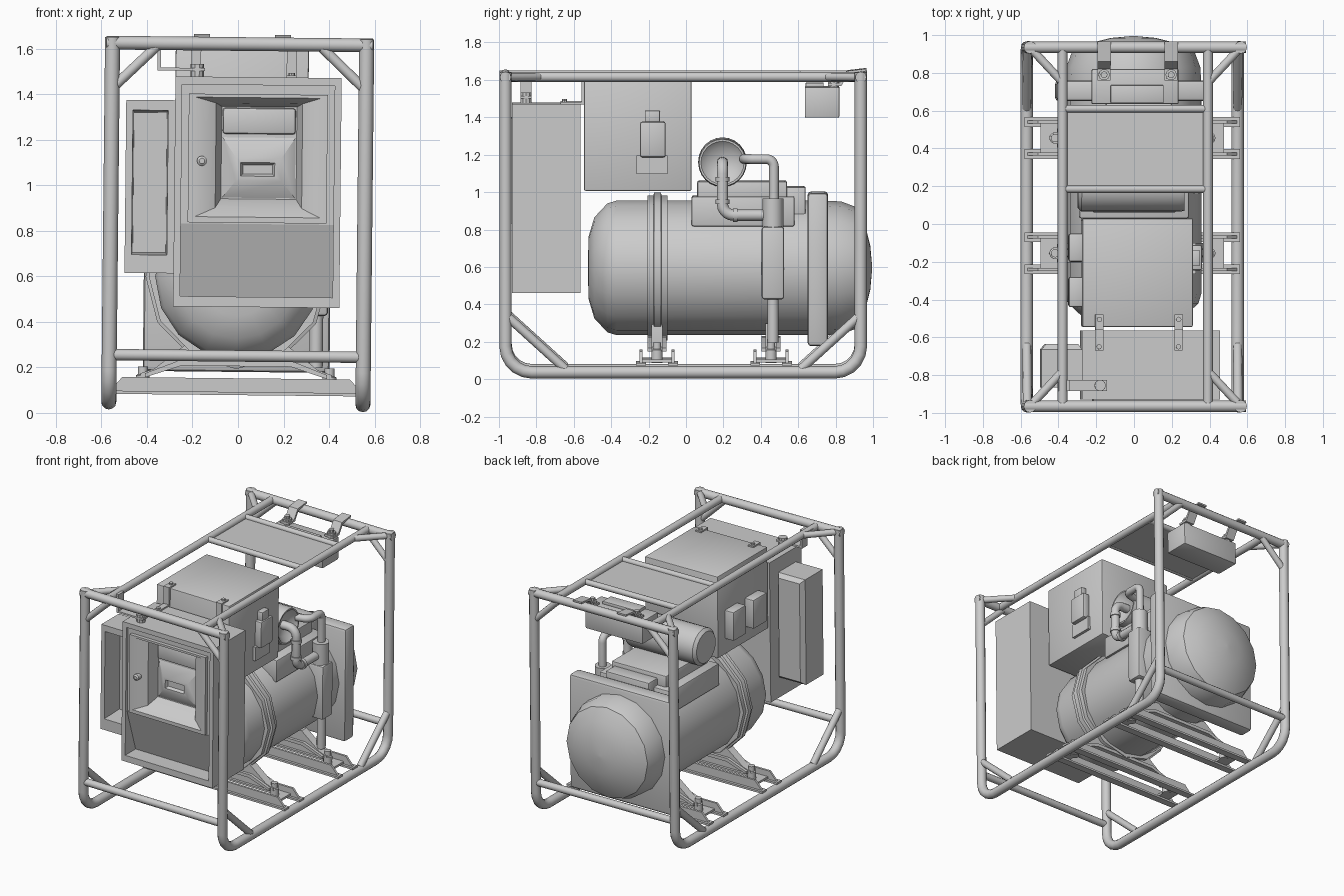
import bpy, bmesh, math
from mathutils import Vector, Matrix


def finish(name, bm):
    bmesh.ops.recalc_face_normals(bm, faces=bm.faces[:])
    me = bpy.data.meshes.new(name)
    bm.to_mesh(me)
    bm.free()
    ob = bpy.data.objects.new(name, me)
    bpy.context.collection.objects.link(ob)
    return ob


def box(name, x0, x1, y0, y1, z0, z1, bevel=0.0, seg=2):
    bm = bmesh.new()
    bmesh.ops.create_cube(bm, size=1)
    for v in bm.verts:
        v.co = ((x0 + x1) / 2 + v.co.x * (x1 - x0), (y0 + y1) / 2 + v.co.y * (y1 - y0),
                (z0 + z1) / 2 + v.co.z * (z1 - z0))
    if bevel:
        bmesh.ops.bevel(bm, geom=bm.edges[:], offset=bevel, segments=seg, profile=0.5, affect='EDGES')
    return finish(name, bm)


def loft(name, rings):
    """Bridge equal-length point rings and cap both ends."""
    bm = bmesh.new()
    vs = [[bm.verts.new(p) for p in r] for r in rings]
    n = len(vs[0])
    for a, b in zip(vs, vs[1:]):
        for i in range(n):
            bm.faces.new((a[i], a[(i + 1) % n], b[(i + 1) % n], b[i]))
    bm.faces.new(vs[0])
    bm.faces.new(vs[-1])
    return finish(name, bm)


def rect_loft(name, loops):
    """Loops of (x0, x1, z0, z1, y), stepping along y."""
    return loft(name, [[(a, y, c), (b, y, c), (b, y, d), (a, y, d)] for a, b, c, d, y in loops])


def prism(name, pts, lo, hi, axis):
    def place(p, t):
        return (t, p[0], p[1]) if axis == 'x' else (p[0], t, p[1])
    return loft(name, [[place(p, t) for p in pts] for t in (lo, hi)])


def lathe(name, profile, centre, axis, n=16):
    """Profile of (distance along axis, radius)."""
    rot = {'x': Matrix.Rotation(math.pi / 2, 3, 'Y'), 'y': Matrix.Rotation(-math.pi / 2, 3, 'X'),
           'z': Matrix.Identity(3)}[axis]
    rings = [[Vector(centre) + rot @ Vector((r * math.cos(t), r * math.sin(t), h))
              for t in (2 * math.pi * i / n for i in range(n))] for h, r in profile]
    return loft(name, rings)


def tube(name, pts, r, fillet=0.0, steps=5):
    """Round tube along a path with optional rounded corners."""
    pts = [Vector(p) for p in pts]
    path = [pts[0]]
    for a, b, c in zip(pts, pts[1:], pts[2:]):
        p, q = b + (a - b).normalized() * fillet, b + (c - b).normalized() * fillet
        o = p + q - b
        for i in range(steps + 1):
            t = math.pi / 2 * i / steps
            path.append(o + (p - o) * math.cos(t) + (q - o) * math.sin(t))
    path.append(pts[-1])
    cu = bpy.data.curves.new(name, 'CURVE')
    cu.dimensions = '3D'
    cu.bevel_depth, cu.bevel_resolution, cu.use_fill_caps = r, 4, True
    sp = cu.splines.new('POLY')
    sp.points.add(len(path) - 1)
    for s, p in zip(sp.points, path):
        s.co = (*p, 1)
    tmp = bpy.data.objects.new(name, cu)
    bpy.context.collection.objects.link(tmp)
    me = bpy.data.meshes.new_from_object(tmp.evaluated_get(bpy.context.evaluated_depsgraph_get()))
    bpy.data.objects.remove(tmp)
    ob = bpy.data.objects.new(name, me)
    bpy.context.collection.objects.link(ob)
    return ob


# Tubular cage: side loops, top rails, corner braces
FY, BY, TZ = -0.965, 0.935, 1.62
for s in (-1, 1):
    x = 0.558 * s
    tube("side_loop", [(x, FY, TZ + 0.025), (x, FY, 0.042), (x, BY, 0.042), (x, BY, TZ + 0.025)], 0.033, 0.14)
    tube("top_rail", [(0.385 * s, FY, TZ), (0.385 * s, BY, TZ)], 0.026)
    for y, d in ((FY, 1), (BY, -1)):
        tube("lower_brace", [(x, y, 0.35), (x, y + 0.32 * d, 0.06)], 0.024)
        tube("leg_gusset", [(x, y, 1.42), (0.36 * s, y, 1.61)], 0.022)
        tube("rail_gusset", [(x, y, TZ), (0.39 * s, y + 0.18 * d, TZ)], 0.022)
for y in (FY, BY):
    tube("top_crossbar", [(-0.585, y, TZ), (0.585, y, TZ)], 0.03)
    tube("lower_crossbar", [(-0.55, y, 0.25), (0.55, y, 0.25)], 0.025)

# Roof plate between the rails
box("roof_plate", -0.37, 0.37, 0.18, 0.61, 1.605, 1.617)
for y in (0.185, 0.61):
    tube("roof_crossbar", [(-0.38, y, TZ), (0.38, y, TZ)], 0.02)

# Engine barrel with domed ends, clamp ring and back plate
C = (0.0, 0, 0.595)
lathe("engine_barrel", [(-0.525, 0.03), (-0.52, 0.17), (-0.49, 0.27), (-0.42, 0.345), (-0.37, 0.36),
                        (0.70, 0.36)], C, 'y')
lathe("rear_dome", [(0.74, 0.36), (0.83, 0.355), (0.91, 0.325), (0.955, 0.24), (0.985, 0.12), (0.995, 0.01)], C, 'y')
lathe("clamp_ring", [(-0.205, 0.35), (-0.205, 0.388), (-0.175, 0.388), (-0.17, 0.402), (-0.135, 0.402),
                     (-0.13, 0.388), (-0.10, 0.388), (-0.10, 0.35)], C, 'y', 12)
box("back_plate", -0.41, 0.41, 0.65, 0.76, 0.18, 1.0, 0.02)
box("engine_head", -0.29, 0.29, 0.03, 0.58, 0.82, 0.98, 0.01)
box("head_cover", -0.22, 0.22, 0.06, 0.54, 0.95, 1.06, 0.01)
box("rear_housing", -0.15, 0.2, 0.53, 0.64, 0.85, 1.03, 0.01)

# Air filter drum with dished end, and piping on the right
lathe("filter_drum", [(-0.30, 0.11), (-0.28, 0.13), (0.24, 0.13), (0.265, 0.125), (0.265, 0.115), (0.23, 0.08),
                      (0.215, 0.01)], (0, 0.195, 1.16), 'x', 24)
box("drum_bracket", -0.2, 0.2, 0.12, 0.27, 1.0, 1.1)
tube("intake_pipe", [(0.22, 0.195, 1.16), (0.33, 0.195, 1.16), (0.33, 0.195, 0.88), (0.33, 0.45, 0.88)], 0.03, 0.06)
tube("return_pipe", [(0.25, 0.31, 1.18), (0.34, 0.33, 1.18), (0.34, 0.47, 1.18), (0.34, 0.47, 0.92)], 0.026, 0.04)
for z in (0.94, 1.06):
    lathe("pipe_collar", [(z, 0.037), (z + 0.025, 0.037)], (0.33, 0.195, 0), 'z', 12)
lathe("pipe_collar", [(0.25, 0.037), (0.275, 0.037)], (0.33, 0, 0.88), 'y', 12)
lathe("valve", [(0.80, 0.055), (0.97, 0.055)], (0.34, 0.465, 0), 'z')
box("starter_housing", 0.26, 0.40, 0.405, 0.525, 0.43, 0.82, 0.015)
tube("drain_pipe", [(0.35, 0.465, 0.45), (0.35, 0.465, 0.2)], 0.03)

# Fuel tank with side fittings and hanging straps
box("fuel_tank", -0.28, 0.305, -0.545, 0.03, 1.01, 1.60, 0.008)
box("tank_gauge", 0.30, 0.355, -0.245, -0.11, 1.19, 1.38, 0.01)
box("gauge_cap", 0.30, 0.345, -0.22, -0.14, 1.37, 1.44, 0.005)
box("gauge_plate", 0.30, 0.325, -0.265, -0.10, 1.10, 1.2)
box("side_box_front", -0.35, -0.27, -0.44, -0.28, 1.12, 1.33, 0.012)
box("side_box_rear", -0.35, -0.27, -0.20, -0.05, 1.12, 1.33, 0.012)
for x in (-0.19, 0.23):
    box("strap_foot", x - 0.022, x + 0.022, -0.67, -0.54, 1.472, 1.485)
    box("strap_upright", x - 0.022, x + 0.022, -0.56, -0.543, 1.472, 1.61)
    box("strap_top", x - 0.022, x + 0.022, -0.56, -0.48, 1.597, 1.61)
    for y, z in ((-0.65, 1.48), (-0.505, 1.605)):
        lathe("strap_bolt", [(0, 0.014), (0.016, 0.014)], (x, y, z), 'z', 8)

# Control cabinet: open-front case, recessed console, sloped kick panel
rect_loft("cabinet_case", [(-0.28, 0.45, 0.465, 1.475, -0.565), (-0.28, 0.45, 0.465, 1.475, -0.93),
                           (-0.25, 0.42, 0.51, 1.44, -0.93), (-0.25, 0.42, 0.51, 1.44, -0.79)])
rect_loft("console_panel", [(-0.25, 0.42, 0.83, 1.44, -0.78), (-0.25, 0.42, 0.83, 1.44, -0.91),
                            (-0.22, 0.39, 0.835, 1.40, -0.91), (-0.22, 0.39, 0.835, 1.40, -0.935),
                            (-0.19, 0.36, 0.86, 1.385, -0.935), (-0.10, 0.28, 0.90, 1.36, -0.89),
                            (-0.075, 0.255, 0.94, 1.345, -0.81)])
rect_loft("console_step", [(-0.07, 0.25, 0.945, 1.21, -0.81), (-0.01, 0.19, 1.02, 1.12, -0.85),
                           (0.01, 0.16, 1.04, 1.10, -0.85), (0.02, 0.15, 1.05, 1.09, -0.83)])
box("console_screen", -0.07, 0.25, -0.83, -0.80, 1.225, 1.34, 0.012)
lathe("console_knob", [(-0.95, 0.012), (-0.942, 0.022), (-0.91, 0.022)], (-0.16, 0, 1.105), 'y', 12)
prism("kick_panel", [(-0.915, 0.83), (-0.81, 0.51), (-0.77, 0.51), (-0.77, 0.83)], -0.25, 0.42, 'x')

# Open side tray left of the cabinet
rect_loft("side_tray", [(-0.47, -0.30, 0.635, 1.345, -0.635), (-0.495, -0.28, 0.61, 1.37, -0.665),
                        (-0.495, -0.28, 0.61, 1.37, -0.865), (-0.465, -0.31, 0.69, 1.325, -0.865),
                        (-0.46, -0.315, 0.70, 1.315, -0.70)])

# Cabinet hanger under the left rail
box("hanger_drop", -0.36, -0.345, -0.885, -0.825, 1.50, 1.61)
box("hanger_shelf", -0.36, -0.15, -0.885, -0.825, 1.50, 1.513)
box("hanger_tab", -0.41, -0.345, -0.885, -0.825, 1.60, 1.635)
lathe("hanger_bolt", [(1.465, 0.03), (1.53, 0.03)], (-0.185, -0.855, 0), 'z', 10)

# Rear hanging box with straps to the back crossbar
box("rear_box", -0.23, 0.23, 0.635, 0.82, 1.40, 1.565, 0.008)
box("rear_box_lid", -0.13, 0.15, 0.64, 0.735, 1.56, 1.585, 0.004)
for x in (-0.165, 0.19):
    prism("rear_strap", [(0.76, 1.57), (0.83, 1.57), (0.87, 1.635), (0.965, 1.65), (0.965, 1.662),
                         (0.86, 1.65), (0.82, 1.585), (0.76, 1.585)], x - 0.035, x + 0.035, 'x')
    lathe("rear_strap_bolt", [(1.56, 0.03), (1.60, 0.03), (1.60, 0.018), (1.62, 0.018)], (x, 0.79, 0), 'z', 10)

# Mounting cradles: paired angle irons, solid saddle, rubber mounts
for y in (-0.155, 0.455):
    for s in (-1, 1):
        e = y + 0.085 * s
        box("cradle_flange", -0.57, 0.57, e - 0.026, e + 0.026, 0.078, 0.092)
        prism("cradle_web", [(-0.56, 0.085), (-0.50, 0.152), (0.50, 0.152), (0.56, 0.085)], e - 0.008, e + 0.008, 'y')
        box("mount_plate", s * 0.44 - 0.045, s * 0.44 + 0.045, y - 0.08, y + 0.08, 0.095, 0.11)
        lathe("rubber_mount", [(0.09, 0.03), (0.16, 0.03), (0.165, 0.022), (0.2, 0.022)], (s * 0.41, y, 0), 'z', 12)
    prism("saddle", [(-0.42, 0.15), (-0.42, 0.17), (-0.36, 0.19), (-0.22, 0.30), (0.22, 0.30), (0.36, 0.19),
                     (0.42, 0.17), (0.42, 0.15), (0.25, 0.21), (-0.25, 0.21)], y - 0.03, y + 0.03, 'y')
    prism("saddle_base", [(-0.40, 0.152), (-0.40, 0.17), (-0.25, 0.228), (0.25, 0.228), (0.40, 0.17), (0.40, 0.152),
                          (0.24, 0.205), (-0.24, 0.205)], y - 0.05, y + 0.05, 'y')

# The whole unit leans very slightly to the right
lean = Matrix.Translation((-0.01, 0, 0)) @ Matrix.Rotation(math.radians(0.6), 4, 'Y')
for ob in bpy.context.scene.objects:
    ob.data.transform(lean)
    ob.select_set(True)
    bpy.context.view_layer.objects.active = ob
bpy.ops.object.shade_smooth_by_angle(angle=math.radians(35))
